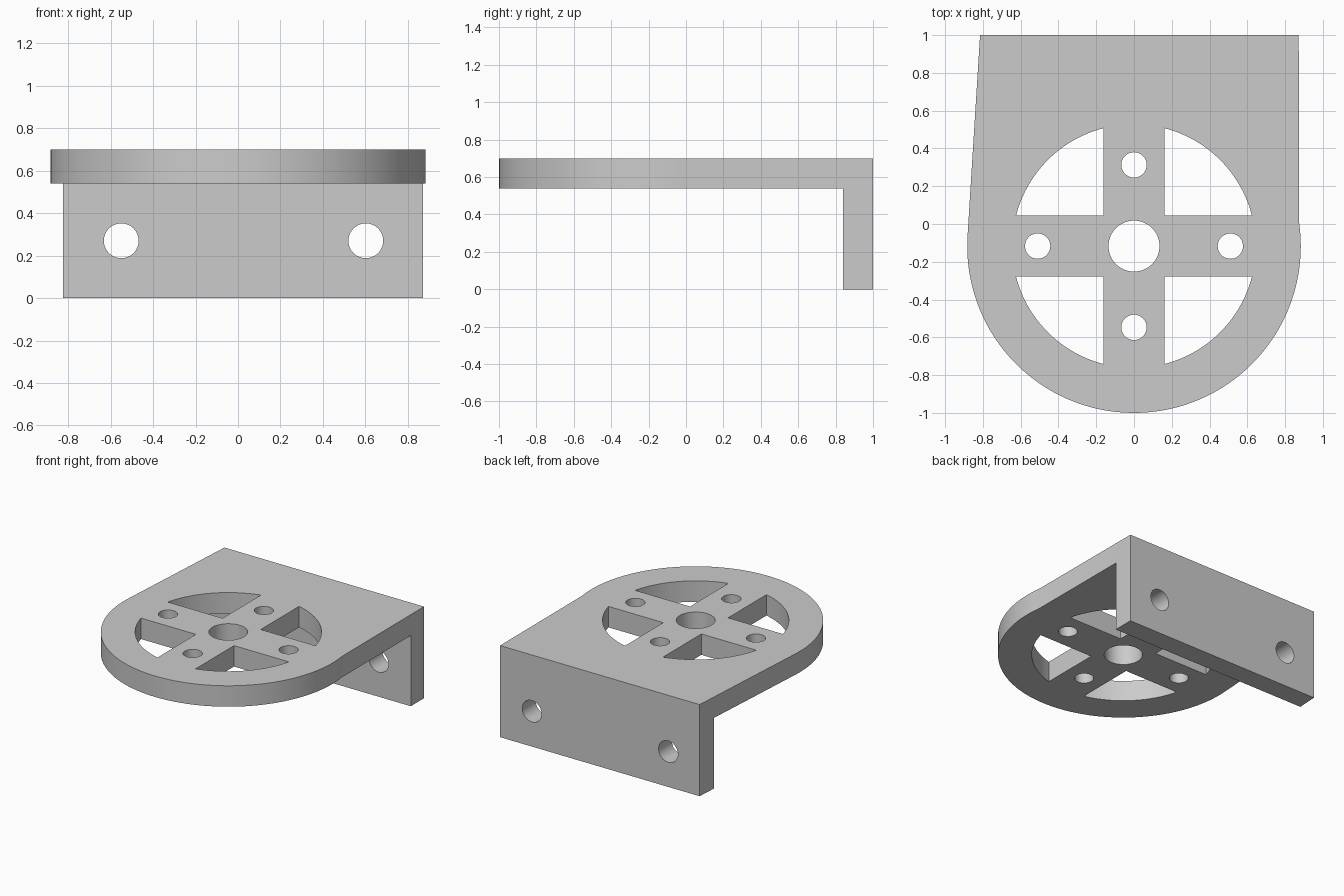
import bpy
import bmesh
from math import sin, cos, pi, radians
from mathutils import Matrix, Vector

if "Cube" in bpy.data.objects:
    bpy.data.objects.remove(bpy.data.objects["Cube"], do_unlink=True)

TOP, UNDER = 0.70, 0.54          # plate heights
BACK, WALL_FRONT = 1.0, 0.84     # wall depth range
CY, RADIUS = -0.117, 0.883       # round nose of the plate
WINDOW_R, SPOKE = 0.645, 0.161   # window circle, half spoke width

grey = bpy.data.materials.new("grey metal")
grey.use_nodes = True
grey.diffuse_color = (0.6, 0.6, 0.6, 1)
grey.node_tree.nodes["Principled BSDF"].inputs["Base Color"].default_value = grey.diffuse_color


def arc(radius, start, end, steps):
    angles = [start + (end - start) * i / steps for i in range(steps + 1)]
    return [(radius * cos(a), CY + radius * sin(a)) for a in angles]


def prism(bm, outline, low, high):
    face = bm.faces.new([bm.verts.new((x, y, low)) for x, y in outline])
    result = bmesh.ops.extrude_face_region(bm, geom=[face])
    verts = [v for v in result["geom"] if isinstance(v, bmesh.types.BMVert)]
    bmesh.ops.translate(bm, verts=verts, vec=(0, 0, high - low))


def rod(bm, centre, radius, depth, rotation=Matrix()):
    bmesh.ops.create_cone(bm, cap_ends=True, segments=48, radius1=radius, radius2=radius,
                          depth=depth, matrix=Matrix.Translation(centre) @ rotation)


def finish(bm, name):
    bmesh.ops.recalc_face_normals(bm, faces=bm.faces)
    mesh = bpy.data.meshes.new(name)
    bm.to_mesh(mesh)
    bm.free()
    obj = bpy.data.objects.new(name, mesh)
    bpy.context.collection.objects.link(obj)
    mesh.materials.append(grey)
    return obj


# Plate with a round nose and a slightly tapered left edge
bm = bmesh.new()
outline = arc(RADIUS, radians(176), radians(368), 72)
outline += [(0.872, BACK), (-0.815, BACK)]
prism(bm, outline, UNDER, TOP)

# Rear wall pulled down from the back strip of the plate
bmesh.ops.bisect_plane(bm, geom=bm.verts[:] + bm.edges[:] + bm.faces[:],
                       plane_co=(0, WALL_FRONT, 0), plane_no=(0, 1, 0))
strip = [f for f in bm.faces if all(v.co.z < UNDER + 0.01 for v in f.verts)
         and f.calc_center_median().y > WALL_FRONT]
pulled = bmesh.ops.extrude_face_region(bm, geom=strip)
bmesh.ops.delete(bm, geom=[f for f in strip if f.is_valid], context="FACES_ONLY")
bmesh.ops.translate(bm, verts=[v for v in pulled["geom"] if isinstance(v, bmesh.types.BMVert)],
                    vec=(0, 0, -UNDER))
bmesh.ops.dissolve_limit(bm, angle_limit=radians(0.5), verts=bm.verts, edges=bm.edges)
bracket = finish(bm, "mounting_bracket")

# Cutter for the four windows and all round holes
bm = bmesh.new()
side = (WINDOW_R ** 2 - SPOKE ** 2) ** 0.5
margin = math_angle = Vector((1, 0)).angle(Vector((side, SPOKE)))
for quarter in range(4):
    start = quarter * pi / 2
    window = arc(WINDOW_R, start + margin, start + pi / 2 - margin, 24)
    sx = 1 if quarter in (0, 3) else -1
    sy = 1 if quarter < 2 else -1
    prism(bm, window + [(sx * SPOKE, CY + sy * SPOKE)], UNDER - 0.1, TOP + 0.1)

rod(bm, (0, CY, TOP), 0.135, 0.6)
for x, y in ((0.51, 0), (-0.51, 0), (0, 0.43), (0, -0.43)):
    rod(bm, (x, CY + y, TOP), 0.067, 0.6)
for x in (-0.55, 0.602):
    rod(bm, (x, BACK, 0.27), 0.082, 0.6, Matrix.Rotation(pi / 2, 4, "X"))
cutter = finish(bm, "hole_cutter")
cutter.hide_render = True

# Cut the openings, then smooth the curved walls
cut = bracket.modifiers.new("openings", "BOOLEAN")
cut.operation = "DIFFERENCE"
cut.solver = "EXACT"
cut.object = cutter
bpy.ops.object.select_all(action="DESELECT")
bpy.context.view_layer.objects.active = bracket
bracket.select_set(True)
bpy.ops.object.modifier_apply(modifier=cut.name)
bpy.data.objects.remove(cutter, do_unlink=True)
bpy.ops.object.shade_smooth_by_angle(angle=radians(30))
